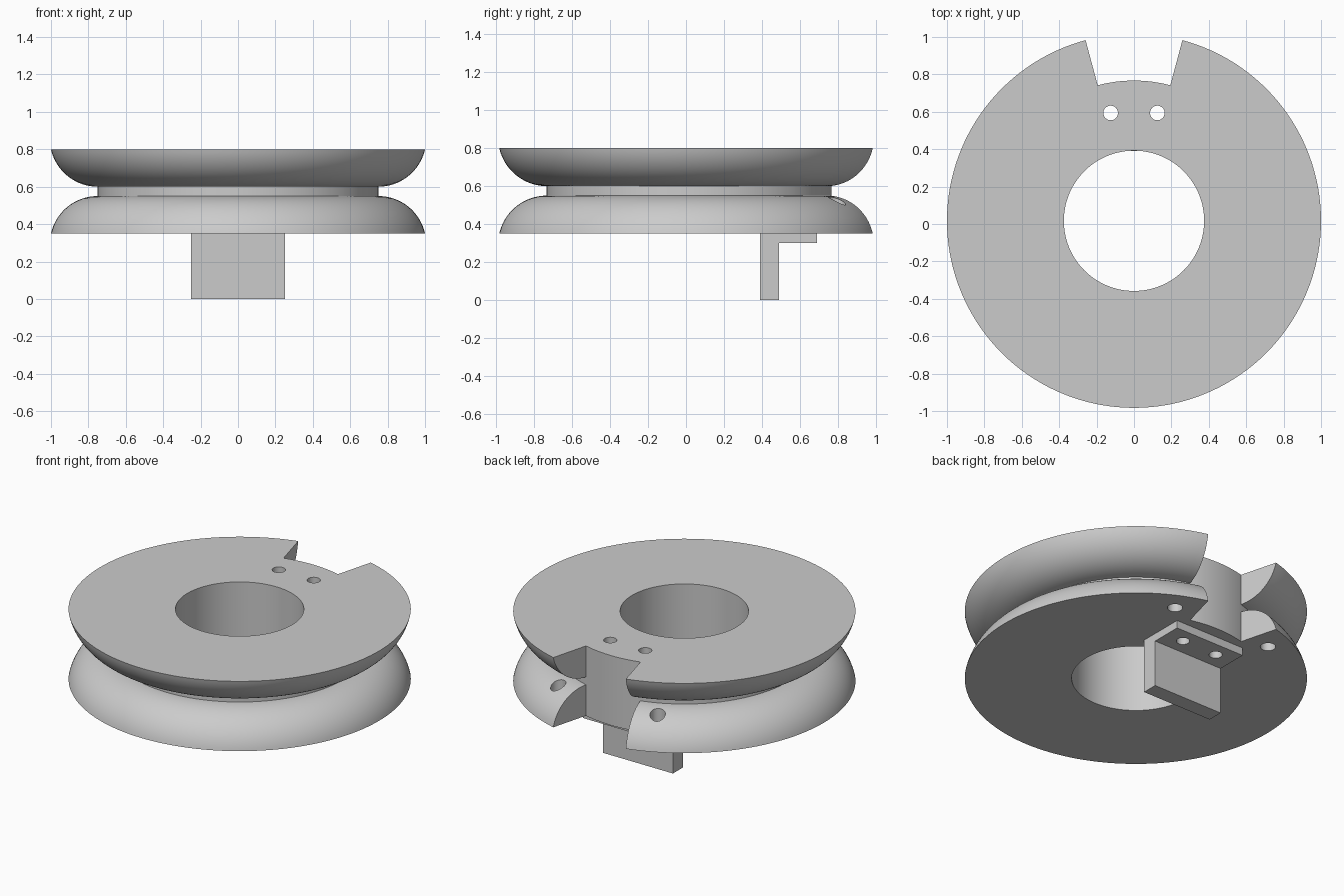
import bpy, bmesh, math
from math import sin, cos, radians

cube = bpy.data.objects.get("Cube")
if cube:
    bpy.data.objects.remove(cube)

CY = 0.017            # wheel axis offset in y
HOLE, CORE, RIM = 0.375, 0.75, 1.0
LOW, HIGH, LIP = 0.35, 0.8, 0.2
NOTCH = 15            # half angle of the notch in degrees

grey = bpy.data.materials.new("plain grey")
grey.use_nodes = True
grey.diffuse_color = (0.6, 0.6, 0.6, 1)
grey.node_tree.nodes["Principled BSDF"].inputs["Base Color"].default_value = (0.6, 0.6, 0.6, 1)


def add_object(name, bm):
    bmesh.ops.recalc_face_normals(bm, faces=bm.faces)
    mesh = bpy.data.meshes.new(name)
    bm.to_mesh(mesh)
    bm.free()
    mesh.materials.append(grey)
    ob = bpy.data.objects.new(name, mesh)
    bpy.context.collection.objects.link(ob)
    return ob


def lathe(name, profile, start=0, sweep=360, steps=144):
    """Revolve a closed (radius, z) profile; angles run from +y."""
    bm = bmesh.new()
    full = sweep == 360
    rings = []
    for i in range(steps if full else steps + 1):
        a = radians(start + sweep * i / steps)
        rings.append([bm.verts.new((r * sin(a), r * cos(a) + CY, z)) for r, z in profile])
    n = len(profile)
    for i in range(steps):
        a, b = rings[i], rings[(i + 1) % len(rings)]
        for j in range(n):
            k = (j + 1) % n
            bm.faces.new((a[j], a[k], b[k], b[j]))
    if not full:
        bm.faces.new(rings[0])
        bm.faces.new(rings[-1])
    return add_object(name, bm)


def drill(ob, radius, distance, angle):
    """Cut a mirrored pair of vertical holes."""
    for side in (-1, 1):
        a = radians(angle * side)
        bpy.ops.mesh.primitive_cylinder_add(
            vertices=40, radius=radius, depth=3,
            location=(distance * sin(a), distance * cos(a) + CY, 0.5))
        cutter = bpy.context.object
        cutter.name = "drill_helper"
        cutter.hide_render = True
        mod = ob.modifiers.new("hole", 'BOOLEAN')
        mod.operation = 'DIFFERENCE'
        mod.solver = 'EXACT'
        mod.object = cutter
        bpy.context.view_layer.objects.active = ob
        bpy.ops.object.modifier_apply(modifier=mod.name)
        bpy.data.objects.remove(cutter)


# Rounded lip: an arc that leaves the core horizontally and ends at the rim
span = RIM - CORE
arc_r = (span ** 2 + LIP ** 2) / (2 * LIP)
end = math.asin(span / arc_r)
arc = []
for i in range(21):
    t = end * i / 20
    arc.append((CORE + arc_r * sin(t), LIP - arc_r * (1 - cos(t))))

lower = [(CORE, LOW)] + [(r, LOW + h) for r, h in arc]
upper = [(r, LOW + HIGH - z) for r, z in lower]

# Wheel
core = lathe("wheel_core", [(HOLE, LOW), (CORE, LOW), (CORE, HIGH), (HOLE, HIGH)])
sector = dict(start=NOTCH, sweep=360 - 2 * NOTCH, steps=132)
lower_flange = lathe("lower_flange", lower, **sector)
upper_flange = lathe("upper_flange", upper, **sector)

# Angle bracket: L profile extruded across x
bm = bmesh.new()
outline = [(0.39, 0), (0.49, 0), (0.49, 0.3), (0.69, 0.3), (0.69, LOW), (0.39, LOW)]
face = bm.faces.new([bm.verts.new((-0.25, y, z)) for y, z in outline])
side = bmesh.ops.extrude_face_region(bm, geom=[face])
bmesh.ops.translate(bm, vec=(0.5, 0, 0),
                    verts=[g for g in side["geom"] if isinstance(g, bmesh.types.BMVert)])
bracket = add_object("angle_bracket", bm)

# Bolt holes through core and bracket, cord holes through the lower flange
for part in (core, bracket):
    drill(part, 0.039, 0.59, 12.2)
drill(lower_flange, 0.045, 0.855, 24.5)

# Smooth curves, keep edges crisp
for part in (core, lower_flange, upper_flange, bracket):
    bpy.ops.object.select_all(action='DESELECT')
    part.select_set(True)
    bpy.context.view_layer.objects.active = part
    bpy.ops.object.shade_smooth_by_angle(angle=radians(30))
